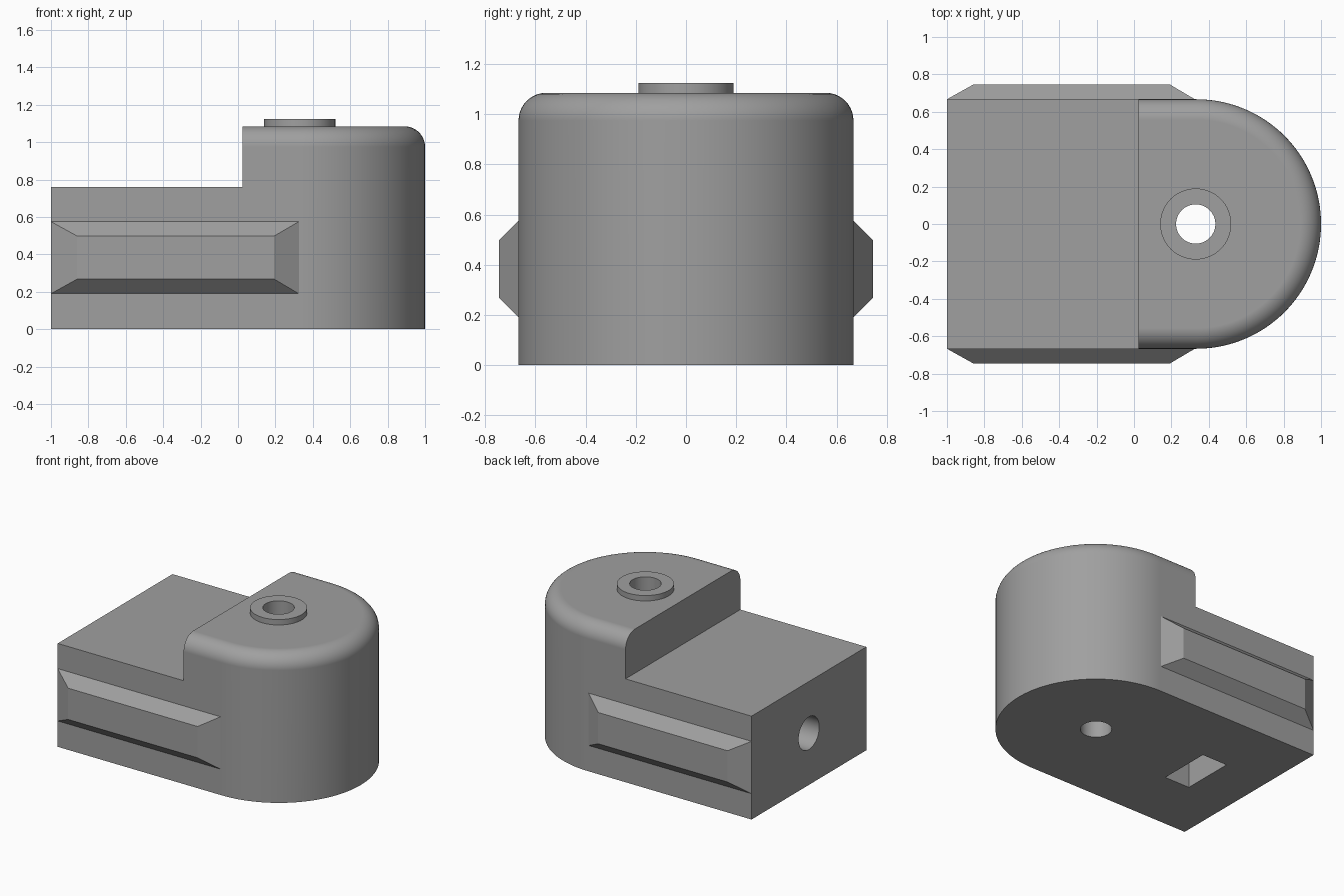
import bpy, bmesh, math
from mathutils import Matrix

if "Cube" in bpy.data.objects:
    bpy.data.objects.remove(bpy.data.objects["Cube"])

grey = bpy.data.materials.new("mid grey")
grey.diffuse_color = (0.35, 0.35, 0.35, 1)
grey.use_nodes = True
grey.node_tree.nodes["Principled BSDF"].inputs["Base Color"].default_value = grey.diffuse_color

CX, R, TOP, FILLET = 0.333, 0.667, 1.085, 0.11   # dome centre, radius, height, rounding


def make(name, bm):
    bmesh.ops.recalc_face_normals(bm, faces=bm.faces)
    me = bpy.data.meshes.new(name)
    bm.to_mesh(me)
    bm.free()
    me.materials.append(grey)
    ob = bpy.data.objects.new(name, me)
    bpy.context.collection.objects.link(ob)
    return ob


def loft(name, rings, caps=(True, True)):
    bm = bmesh.new()
    loops = [[bm.verts.new(p) for p in ring] for ring in rings]
    for a, b in zip(loops, loops[1:]):
        for i in range(len(a)):
            j = (i + 1) % len(a)
            bm.faces.new((a[i], a[j], b[j], b[i]))
    if caps[0]:
        bm.faces.new(loops[0])
    if caps[1]:
        bm.faces.new(loops[-1])
    return make(name, bm)


def box(name, x0, x1, y0, y1, z0, z1):
    ring = [(x0, y0), (x1, y0), (x1, y1), (x0, y1)]
    return loft(name, [[(x, y, z) for x, y in ring] for z in (z0, z1)])


def cylinder(name, radius, length, matrix):
    bm = bmesh.new()
    bmesh.ops.create_cone(bm, cap_ends=True, segments=64, radius1=radius,
                          radius2=radius, depth=length, matrix=matrix)
    return make(name, bm)


def activate(ob):
    bpy.ops.object.select_all(action='DESELECT')
    ob.select_set(True)
    bpy.context.view_layer.objects.active = ob


def cut(ob, cutter):
    activate(ob)
    mod = ob.modifiers.new("cut", 'BOOLEAN')
    mod.operation = 'DIFFERENCE'
    mod.solver = 'EXACT'
    mod.object = cutter
    bpy.ops.object.modifier_apply(modifier=mod.name)


def smooth(ob):
    activate(ob)
    bpy.ops.object.shade_smooth_by_angle(angle=math.radians(30))
    mod = ob.modifiers.new("flat tops", 'WEIGHTED_NORMAL')
    mod.keep_sharp = True


def outline(r, z):
    n = 64
    arc = [(CX + r * math.cos(a), r * math.sin(a), z)
           for a in (math.pi * (i / n - 0.5) for i in range(n + 1))]
    return [(-1, -r, z)] + arc + [(-1, r, z)]


# Body: round-ended block with a rounded upper rim
rings = [outline(R, 0)]
for i in range(11):
    a = math.pi / 2 * i / 10
    rings.append(outline(R - FILLET * (1 - math.cos(a)), TOP - FILLET * (1 - math.sin(a))))
body = loft("body", rings)

# Raised ring around the shaft hole
boss = cylinder("shaft_collar", 0.19, 0.125, Matrix.Translation((CX - 0.003, 0, 1.0625)))

# Cutters: step, vertical shaft hole, horizontal screw hole, nut slot
step = box("step_cutter", -1.5, 0.025, -1, 1, 0.76, 1.5)
shaft = cylinder("shaft_cutter", 0.105, 3, Matrix.Translation((CX - 0.003, 0, 0.5)))
screw = cylinder("screw_cutter", 0.12, 1.5,
                 Matrix.Translation((-0.45, 0, 0.38)) @ Matrix.Rotation(math.pi / 2, 4, 'Y'))
slot = box("nut_slot_cutter", -0.64, -0.435, -0.195, 0.195, -0.2, 0.575)

for c in (step, shaft, screw, slot):
    cut(body, c)
cut(boss, shaft)
for c in (step, shaft, screw, slot):
    bpy.data.objects.remove(c)
smooth(body)
smooth(boss)

# Bevelled grip rails on both sides
for side, name in ((-1, "front_rail"), (1, "back_rail")):
    levels = [(-1.0, 0.325, 0.19, 0.575, R), (-0.86, 0.193, 0.268, 0.498, 0.745)]
    loft(name, [[(x0, side * y, z0), (x1, side * y, z0), (x1, side * y, z1), (x0, side * y, z1)]
                for x0, x1, z0, z1, y in levels], caps=(False, True))
# Open rails have no reliable inside, so point their faces outward explicitly
for name in ("front_rail", "back_rail"):
    me = bpy.data.objects[name].data
    bm = bmesh.new()
    bm.from_mesh(me)
    sign = -1 if name == "front_rail" else 1
    bmesh.ops.reverse_faces(bm, faces=[f for f in bm.faces if f.normal.y * sign < 0])
    bm.to_mesh(me)
    bm.free()
